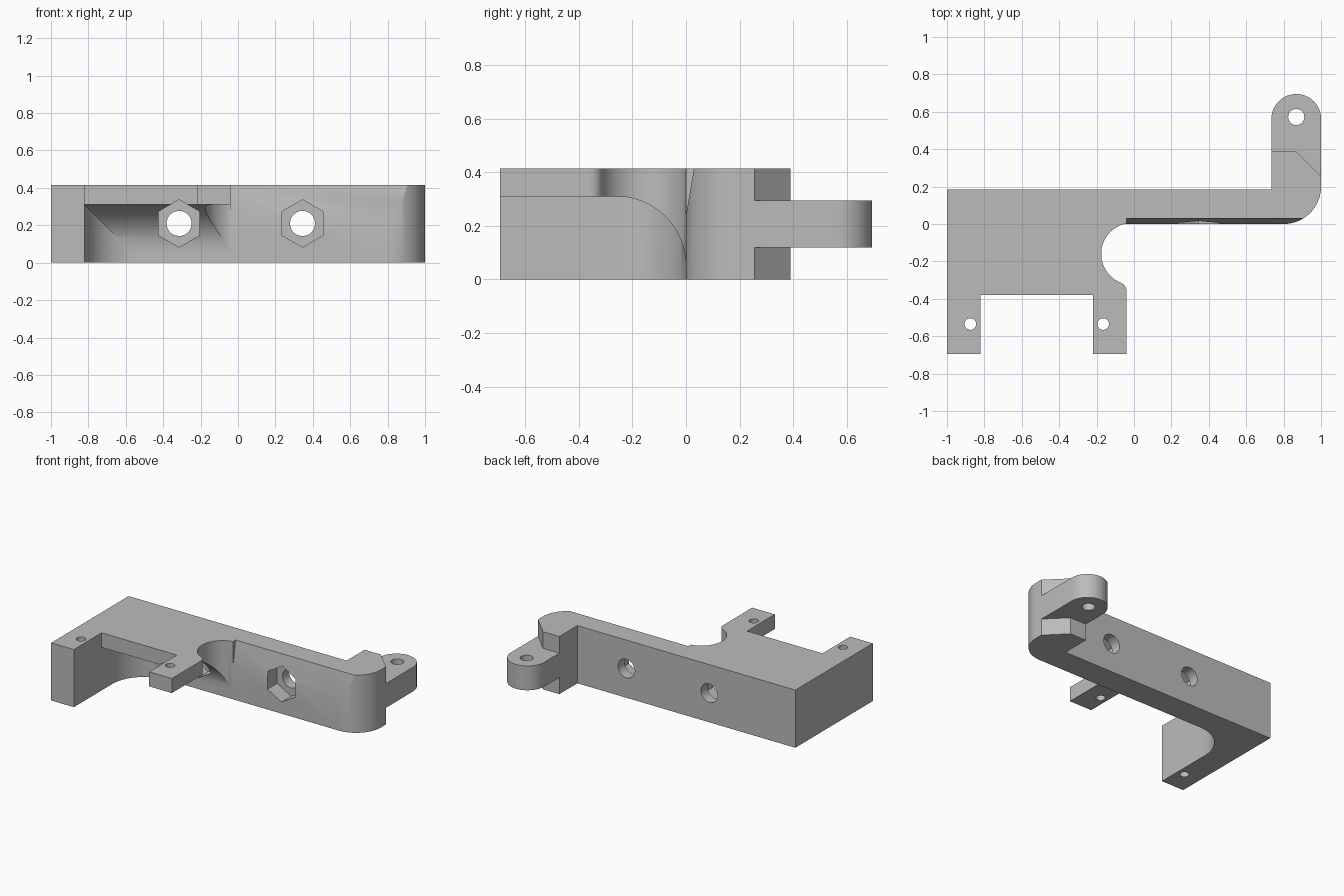
import bpy, bmesh
from math import sin, cos, radians
from mathutils import Vector

cube = bpy.data.objects.get("Cube")
if cube:
    bpy.data.objects.remove(cube, do_unlink=True)

grey = bpy.data.materials.new("plain_grey")
grey.use_nodes = True
colour = (0.5, 0.5, 0.5, 1)
grey.diffuse_color = colour
grey.node_tree.nodes["Principled BSDF"].inputs["Base Color"].default_value = colour

# Each axis maps profile (u, v) and depth w into space
PLACE = {"x": lambda u, v, w: (w, u, v),
         "y": lambda u, v, w: (u, w, v),
         "z": lambda u, v, w: (u, v, w)}


def arc(cx, cy, r, start, end, n=24):
    angles = [radians(start + (end - start) * i / n) for i in range(n + 1)]
    return [(cx + r * cos(a), cy + r * sin(a)) for a in angles]


def circle(cx, cy, r, n=48, turn=0):
    return arc(cx, cy, r, turn, turn + 360, n)[:-1]


def prism(name, points, axis, low, high):
    bm = bmesh.new()
    verts = [bm.verts.new(PLACE[axis](u, v, low)) for u, v in points]
    face = bm.faces.new(verts)
    ext = bmesh.ops.extrude_face_region(bm, geom=[face])
    step = Vector(PLACE[axis](0, 0, high - low))
    bmesh.ops.translate(bm, vec=step,
                        verts=[g for g in ext["geom"] if isinstance(g, bmesh.types.BMVert)])
    bmesh.ops.recalc_face_normals(bm, faces=bm.faces)
    mesh = bpy.data.meshes.new(name)
    bm.to_mesh(mesh)
    bm.free()
    mesh.materials.append(grey)
    obj = bpy.data.objects.new(name, mesh)
    bpy.context.collection.objects.link(obj)
    return obj


def combine(target, other, operation="DIFFERENCE"):
    mod = target.modifiers.new(operation.lower(), "BOOLEAN")
    mod.operation, mod.solver, mod.object = operation, "EXACT", other
    bpy.context.view_layer.objects.active = target
    bpy.ops.object.modifier_apply(modifier=mod.name)
    bpy.data.objects.remove(other, do_unlink=True)


H = 0.415          # overall height
SLAB = 0.31        # underside of the overhanging slab
R = 0.26           # fillet radius inside the hollow

# Full-height outline: legs, round bite, long bar and chamfered arm
outline = [(-1, 0.185), (-1, -0.695), (-0.82, -0.695), (-0.82, -0.38),
           (-0.22, -0.38), (-0.22, -0.695), (-0.04, -0.695)]
outline += arc(-0.09, -0.36, 0.05, 0, 68.2, 10)
outline += arc(-0.01, -0.16, 0.165, 248.2, 105, 40)
outline += [(-0.04, 0)] + arc(0.8, 0.2, 0.2, -90, 0)
outline += [(1, 0.255), (0.865, 0.39), (0.735, 0.39), (0.735, 0.185)]
bracket = prism("bracket_body", outline, "z", 0, H)

# Rounded lug at the end of the arm
lug = prism("lug", [(0.735, 0.22), (1, 0.22)] + arc(0.8675, 0.5625, 0.1325, 0, 180, 40),
            "z", 0.12, 0.295)
combine(bracket, lug, "UNION")

# Hollow under the slab, filleted against the leg and the roof
hollow = prism("hollow", [(-0.82, -1), (0, -1), (0, 0)]
               + arc(-0.82 + R, -R, R, 90, 180), "z", -0.1, SLAB)
roof = prism("hollow_roof", [(-1.1, -0.2), (0, -0.2)]
             + arc(-R, SLAB - R, R, 0, 90) + [(-1.1, SLAB)], "x", -0.9, 0.1)
combine(hollow, roof, "INTERSECT")
combine(bracket, hollow)

# Shallow taper along the upper front of the bar
taper = prism("taper", [(-0.1, 0.24), (0, 0.24), (0.03, H), (0.0446, 0.5), (-0.1, 0.5)],
              "x", -0.04, 1.1)
combine(bracket, taper)

# Bolt holes with hexagonal nut pockets
for x in (-0.315, 0.345):
    combine(bracket, prism("nut_pocket", circle(x, 0.21, 0.127, 6, 90), "y", -0.6, 0.11))
    combine(bracket, prism("bolt_hole", circle(x, 0.21, 0.067), "y", 0.05, 0.3))

# Vertical pin holes
for x, y, r in ((-0.875, -0.535, 0.031), (-0.165, -0.535, 0.031), (0.8675, 0.572, 0.043)):
    combine(bracket, prism("pin_hole", circle(x, y, r), "z", -0.1, 0.6))

bpy.ops.object.select_all(action="DESELECT")
bracket.select_set(True)
bpy.context.view_layer.objects.active = bracket
bpy.ops.object.shade_smooth_by_angle(angle=radians(25))
